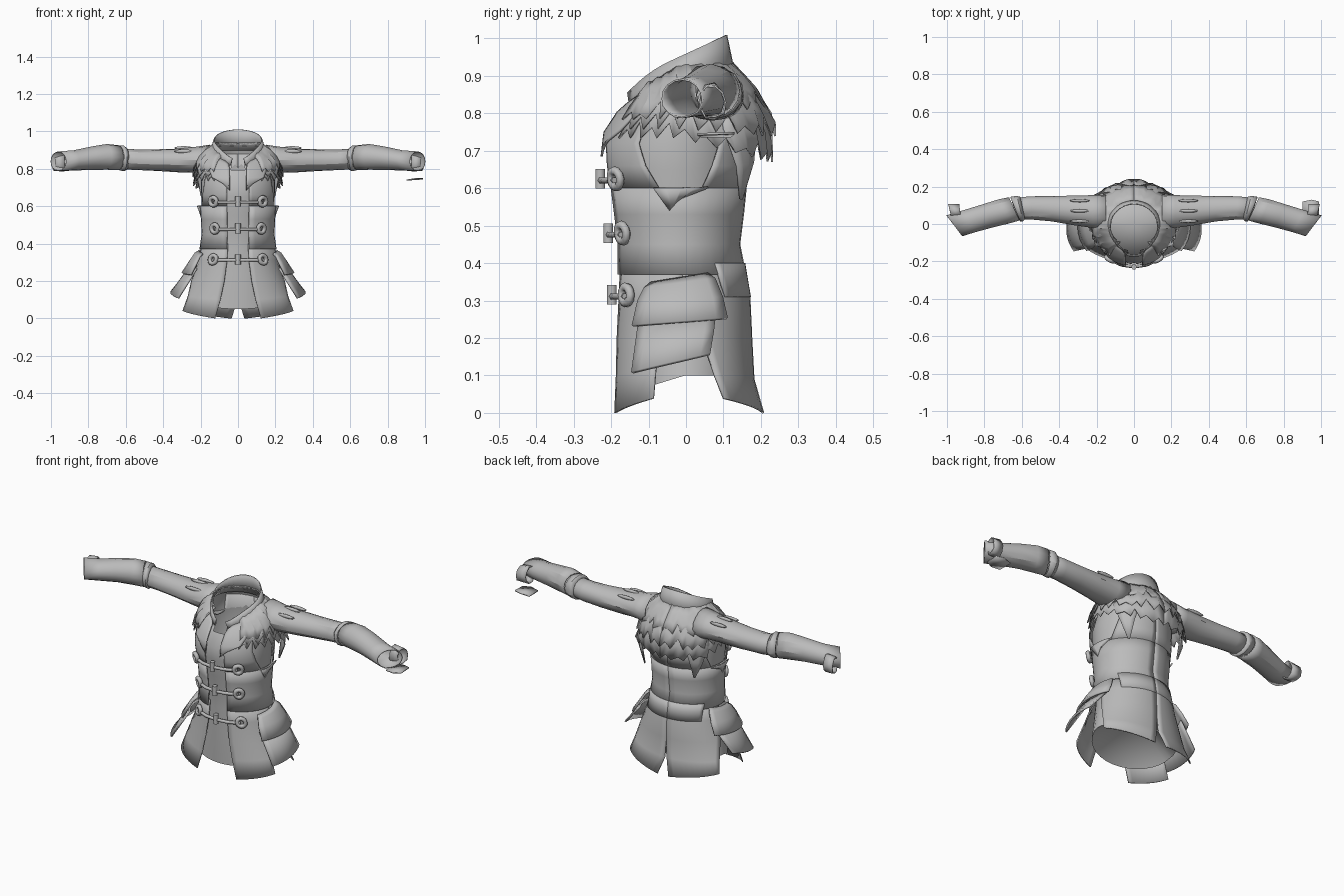
import bpy, bmesh, random
from math import sin, cos, pi, radians
from mathutils import Vector

random.seed(4)
if "Cube" in bpy.data.objects:
    bpy.data.objects.remove(bpy.data.objects["Cube"])

cloth = bpy.data.materials.new("grey_cloth")
cloth.use_nodes = True
GREY = (0.5, 0.5, 0.5, 1)
cloth.diffuse_color = GREY
cloth.node_tree.nodes["Principled BSDF"].inputs["Base Color"].default_value = GREY

# Profiles: height, half width, front y, back y
BODY = [(0.1, 0.235, -0.165, 0.16), (0.24, 0.21, -0.17, 0.165), (0.37, 0.185, -0.17, 0.14),
        (0.45, 0.18, -0.175, 0.13), (0.55, 0.187, -0.19, 0.145), (0.65, 0.197, -0.205, 0.155),
        (0.72, 0.199, -0.208, 0.16), (0.8, 0.19, -0.172, 0.155), (0.87, 0.17, -0.142, 0.145),
        (0.92, 0.135, -0.125, 0.125), (0.95, 0.115, -0.115, 0.105)]
SKIRT = [(0, 0.35, -0.205, 0.21), (0.1, 0.3, -0.197, 0.18), (0.2, 0.257, -0.193, 0.177),
         (0.31, 0.214, -0.187, 0.172), (0.4, 0.19, -0.183, 0.145)]


def on(profile, z, ang, off=0.0):
    """Point on an oval profile; angle 0 is the front, pi/2 the left side."""
    zc = min(max(z, profile[0][0]), profile[-1][0])
    for lo, hi in zip(profile, profile[1:]):
        if zc <= hi[0]:
            t = (zc - lo[0]) / (hi[0] - lo[0])
            _, a, f, b = [p + (q - p) * t for p, q in zip(lo, hi)]
            break
    # The neckline slopes down towards the front
    drop = 0.4 * max(0, z - 0.78) * max(0, cos(ang))
    return Vector(((a + off) * sin(ang), (f + b) / 2 - ((b - f) / 2 + off) * cos(ang), z - drop))


def finish(name, bm, mirror=False, thick=0.0, angle=35):
    mesh = bpy.data.meshes.new(name)
    bmesh.ops.recalc_face_normals(bm, faces=bm.faces)
    bm.to_mesh(mesh)
    bm.free()
    ob = bpy.data.objects.new(name, mesh)
    bpy.context.collection.objects.link(ob)
    mesh.materials.append(cloth)
    if thick:
        ob.modifiers.new("thickness", "SOLIDIFY").thickness = thick
    if mirror:
        ob.modifiers.new("mirror", "MIRROR").use_mirror_merge = False
    bpy.ops.object.select_all(action="DESELECT")
    ob.select_set(True)
    bpy.context.view_layer.objects.active = ob
    bpy.ops.object.shade_smooth_by_angle(angle=radians(angle))


def skin(bm, rows, closed=False):
    vs = [[bm.verts.new(p) for p in row] for row in rows]
    n = len(rows[0])
    for lo, hi in zip(vs, vs[1:]):
        for i in range(n if closed else n - 1):
            j = (i + 1) % n
            bm.faces.new((lo[i], lo[j], hi[j], hi[i]))
    return vs


def patch(name, profile, rows, n=10, thick=0.006):
    """Cloth panel from rows of (z start, z end, angle start, angle end, offset)."""
    bm = bmesh.new()
    skin(bm, [[on(profile, z0 + (z1 - z0) * i / n, a0 + (a1 - a0) * i / n, off)
               for i in range(n + 1)] for z0, z1, a0, a1, off in rows])
    finish(name, bm, True, thick)


# Torso with a closed underside and an open neck notch
bm = bmesh.new()
N = 32
vs = skin(bm, [[on(BODY, r[0], 2 * pi * i / N) for i in range(N)] for r in BODY[:-1]], True)
tip = bm.verts.new((0, 0, 0.27))
for i, v in enumerate(vs[0]):
    v.co.z -= 0.05 * max(0, cos(2 * pi * i / N))
    bm.faces.new((v, tip, vs[0][(i + 1) % N]))
notch = []
for f in bm.faces:
    c = f.calc_center_median()
    if c.y < 0 and ((c.z > 0.78 and abs(c.x) < 0.03) or (c.z > 0.83 and abs(c.x) < 0.075)):
        notch.append(f)
bmesh.ops.delete(bm, geom=notch, context="FACES")
finish("torso", bm)

# Vest: waist wrap, chest fronts, back yoke, around open armholes
patch("vest_waist", BODY, [(0.37, 0.37, 0.3, pi, 0.021), (0.45, 0.45, 0.3, pi, 0.015),
                           (0.53, 0.53, 0.3, pi, 0.013), (0.6, 0.6, 0.3, pi, 0.012)], 16)
patch("vest_front", BODY, [(0.6, 0.6, 0.3, 1.3, 0.012), (0.66, 0.66, 0.29, 1.12, 0.014),
                           (0.72, 0.72, 0.28, 1.02, 0.014), (0.8, 0.8, 0.36, 1.0, 0.01),
                           (0.88, 0.88, 0.55, 1.05, 0.006)])
patch("vest_back", BODY, [(0.6, 0.6, 1.95, pi, 0.012), (0.66, 0.66, 2.1, pi, 0.012),
                          (0.75, 0.75, 2.25, pi, 0.012), (0.88, 0.88, 2.2, pi, 0.006)])
patch("armhole_tab", BODY, [(0.54, 0.57, 1.45, 1.6, 0.014), (0.6, 0.6, 1.25, 2.0, 0.028)], 4)
patch("waist_band", BODY, [(0.31, 0.31, 2.25, pi, 0.022), (0.36, 0.36, 2.2, pi, 0.023),
                           (0.4, 0.4, 2.15, pi, 0.022)])

# Skirt panels with a front gap, side slits and a split back
patch("front_skirt", SKIRT, [(0.0, 0.04, 0.36, 1.12, 0), (0.1, 0.12, 0.32, 1.17, 0),
                             (0.2, 0.2, 0.29, 1.35, 0), (0.31, 0.31, 0.28, 1.6, 0),
                             (0.4, 0.4, 0.29, 1.6, 0)])
patch("back_skirt", SKIRT, [(0.04, 0.0, 2.12, pi - 0.1, 0), (0.1, 0.09, 2.05, pi - 0.02, 0),
                            (0.2, 0.2, 1.85, pi, 0), (0.31, 0.31, 1.6, pi, 0),
                            (0.4, 0.4, 1.6, pi, 0)])

# Layered hip flaps
patch("lower_hip_flap", SKIRT, [(0.11, 0.16, 1.03, 1.85, 0.08), (0.19, 0.22, 1.02, 1.92, 0.058),
                                (0.27, 0.28, 1.0, 2.0, 0.035)], 8, 0.01)
patch("upper_hip_flap", SKIRT, [(0.235, 0.255, 0.98, 2.08, 0.063), (0.3, 0.31, 1.0, 2.06, 0.047),
                                (0.335, 0.36, 1.05, 2.05, 0.03), (0.35, 0.375, 1.1, 2.0, 0.01)], 8, 0.01)

# Stand collar, high at the back and plunging to a parted front
bm = bmesh.new()
rows = []
for t in (0, 0.5, 1):
    row = []
    for i in range(33):
        a = 0.24 + (2 * pi - 0.48) * i / 32
        dip = max(0, cos(a)) ** 4
        top = Vector((0.13 * sin(a), -0.012 - 0.122 * cos(a) - 0.03 * dip, 0.954 - 0.056 * cos(a) - 0.05 * dip))
        row.append(on(BODY, 0.9 - 0.07 * dip, a).lerp(top, t))
    rows.append(row)
skin(bm, rows)
finish("collar", bm, False, 0.006)

# Lapels folding down to the chest
patch("lapel", BODY, [(0.685, 0.72, 0.2, 0.36, 0.026), (0.75, 0.755, 0.2, 0.68, 0.03),
                      (0.82, 0.82, 0.22, 0.85, 0.026), (0.855, 0.88, 0.26, 1.1, 0.018),
                      (0.88, 0.93, 0.4, 1.25, 0.01)], 8)


# Ragged fur mantle in overlapping layers
def fur_layer(name, top, drop, lift):
    bm = bmesh.new()
    n = 22
    rows = [[], [], [], []]
    for i in range(n + 1):
        a = 0.62 + (pi - 0.62) * i / n
        back = max(0, -cos(a))
        hem = 0.77 - drop * (0.35 + 0.65 * back) + (i % 2) * random.uniform(0.015, 0.06)
        for k in range(4):
            z = top + (hem - top) * k / 3
            sag = min(max(0, 0.91 - z) * 0.45 * back, 0.06)
            off = (lift if k else 0.006) + sag + random.uniform(-0.005, 0.006)
            off += 0.008 * k * sin(a) ** 4
            rows[k].append(on(BODY, z, a + random.uniform(-0.03, 0.03) * (i < n), off))
    skin(bm, rows)
    finish(name, bm, True, 0.005, 30)


fur_layer("fur_lower", 0.9, 0.1, 0.012)
fur_layer("fur_middle", 0.925, 0.03, 0.02)
fur_layer("fur_upper", 0.94, -0.05, 0.024)
patch("fur_tail", BODY, [(0.57, 0.57, 2.42, 2.46, 0.055), (0.66, 0.67, 2.28, 2.55, 0.068),
                         (0.76, 0.76, 2.1, 2.65, 0.06), (0.82, 0.82, 2.1, 2.65, 0.035)], 3)


# Sleeves: stations are x, y, z, y radius, z radius, slant
def tube(name, stations, jitter=0.0, n=16):
    bm = bmesh.new()
    rows = []
    for x, y, z, ry, rz, slant in stations:
        row = []
        for i in range(n):
            a = 2 * pi * i / n
            g = 1 + random.uniform(-jitter, jitter)
            row.append(Vector((x + slant * ry * cos(a), y + ry * g * cos(a), z + rz * g * sin(a))))
        rows.append(row)
    skin(bm, rows, True)
    finish(name, bm, True, 0.005, 28)


tube("upper_sleeve", [(0.15, 0.065, 0.85, 0.092, 0.078, 0), (0.22, 0.067, 0.848, 0.087, 0.068, 0),
                      (0.32, 0.073, 0.845, 0.077, 0.062, 0), (0.44, 0.082, 0.845, 0.068, 0.058, 0.05),
                      (0.55, 0.087, 0.848, 0.062, 0.055, 0.1), (0.64, 0.08, 0.855, 0.058, 0.055, 0.3)], 0.04)
tube("elbow_band", [(0.595, 0.085, 0.853, 0.06, 0.058, 0.2), (0.61, 0.084, 0.855, 0.068, 0.068, 0.25),
                    (0.635, 0.08, 0.858, 0.066, 0.066, 0.4)], 0.02)
tube("forearm_sleeve", [(0.64, 0.08, 0.86, 0.062, 0.067, 0.45), (0.7, 0.066, 0.863, 0.064, 0.068, 0.4),
                        (0.78, 0.045, 0.857, 0.062, 0.062, 0.4), (0.88, 0.015, 0.845, 0.058, 0.054, 0.55),
                        (0.96, -0.01, 0.839, 0.056, 0.053, 0.75)], 0.025)
tube("cuff_strap", [(0.93, 0.07, 0.832, 0.038, 0.048, 0.1), (0.985, 0.072, 0.83, 0.04, 0.046, 0.2)], 0.12, 9)

# Raised slashes on the shoulders
bm = bmesh.new()
for y, z in ((0.125, 0.898), (0.07, 0.911), (0.015, 0.893)):
    made = bmesh.ops.create_uvsphere(bm, u_segments=10, v_segments=6, radius=1)["verts"]
    bmesh.ops.scale(bm, vec=(0.055, 0.009, 0.01), verts=made)
    bmesh.ops.translate(bm, vec=(0.29, y, z), verts=made)
finish("shoulder_slashes", bm, True)

# Loose strip below the left cuff
bm = bmesh.new()
skin(bm, [[(0.9, 0.04, 0.742), (0.9, 0.12, 0.742)], [(0.95, 0.03, 0.746), (0.95, 0.13, 0.75)],
          [(0.99, 0.05, 0.748), (0.99, 0.12, 0.75)]])
finish("loose_strip", bm, False, 0.006)


# Toggle fastenings: cord, end loops and centre barrel
def cord(name, pts, radius, cyclic=False):
    curve = bpy.data.curves.new(name, "CURVE")
    curve.dimensions = "3D"
    curve.bevel_depth, curve.bevel_resolution, curve.use_fill_caps = radius, 1, True
    spline = curve.splines.new("POLY")
    spline.points.add(len(pts) - 1)
    for p, q in zip(spline.points, pts):
        p.co = (*q, 1)
    spline.use_cyclic_u = cyclic
    curve.materials.append(cloth)
    bpy.context.collection.objects.link(bpy.data.objects.new(name, curve))


for z in (0.625, 0.48, 0.315):
    mid = on(BODY, z, 0, 0.028)
    cord("toggle_cord", [on(BODY, z - 0.004, a, 0.028) for a in (-0.62, -0.3, 0, 0.3, 0.62)], 0.009)
    cord("toggle_barrel", [mid + Vector((0, 0, h)) for h in (-0.026, 0, 0.026)], 0.015)
    for s in (-1, 1):
        ring = [on(BODY, z + 0.022 * sin(t), s * (0.64 + 0.1 * cos(t)), 0.028)
                for t in [2 * pi * i / 12 for i in range(12)]]
        cord("toggle_loop", ring, 0.012, True)
